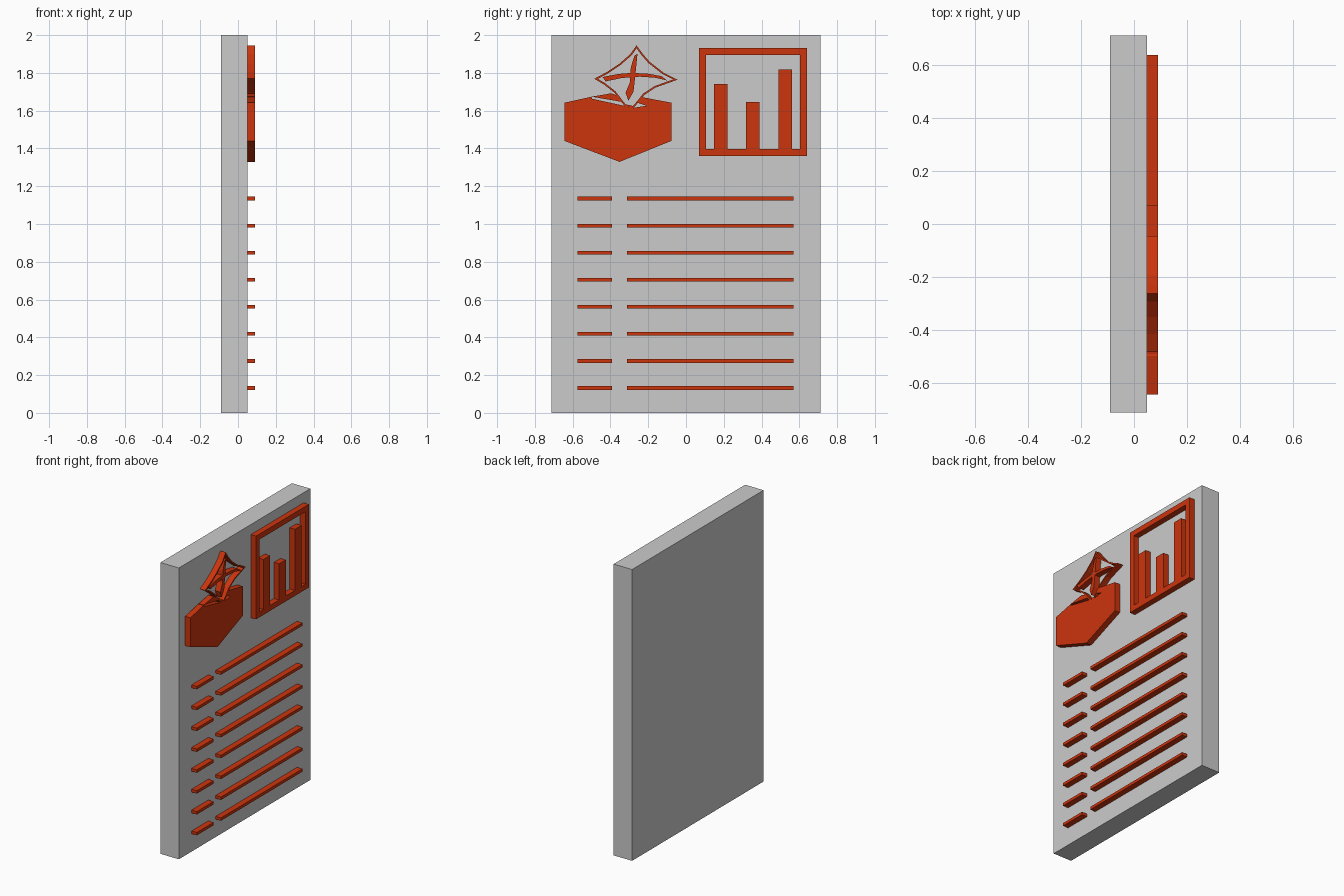
import bpy, bmesh
from mathutils import Vector

if "Cube" in bpy.data.objects:
    bpy.data.objects.remove(bpy.data.objects["Cube"])

X0, X1 = 0.05, 0.09   # depth range of the raised relief

red = bpy.data.materials.new("red_orange")
red.diffuse_color = (0.6, 0.035, 0.004, 1)
red.use_nodes = True
red.node_tree.nodes["Principled BSDF"].inputs["Base Color"].default_value = red.diffuse_color


def inset(pts, w):
    """Offset a closed outline inwards by w with mitred corners."""
    p = [Vector(q) for q in pts]
    n = len(p)
    area = sum(p[i - 1].x * p[i].y - p[i].x * p[i - 1].y for i in range(n))
    s = 1 if area > 0 else -1
    out = []
    for i in range(n):
        a = (p[i] - p[i - 1]).normalized()
        b = (p[(i + 1) % n] - p[i]).normalized()
        na, nb = Vector((-a.y, a.x)) * s, Vector((-b.y, b.x)) * s
        out.append(p[i] + (na + nb) * (w / (1 + na.dot(nb))))
    return out


def plate(name, outline, hole=None, x0=X0, x1=X1, mat=red):
    """Extrude a (y, z) outline along x, optionally as a ring around a hole."""
    bm = bmesh.new()
    if hole:
        o = [bm.verts.new((x0, q[0], q[1])) for q in outline]
        h = [bm.verts.new((x0, q[0], q[1])) for q in hole]
        faces = [bm.faces.new((o[i - 1], o[i], h[i], h[i - 1])) for i in range(len(o))]
    else:
        faces = [bm.faces.new([bm.verts.new((x0, q[0], q[1])) for q in outline])]
    ext = bmesh.ops.extrude_face_region(bm, geom=faces, use_keep_orig=True)
    top = [g for g in ext["geom"] if isinstance(g, bmesh.types.BMVert)]
    bmesh.ops.translate(bm, vec=(x1 - x0, 0, 0), verts=top)
    bmesh.ops.recalc_face_normals(bm, faces=bm.faces)
    me = bpy.data.meshes.new(name)
    bm.to_mesh(me)
    bm.free()
    if mat:
        me.materials.append(mat)
    ob = bpy.data.objects.new(name, me)
    bpy.context.collection.objects.link(ob)
    return ob


def rect(y0, y1, z0, z1):
    return [(y0, z0), (y1, z0), (y1, z1), (y0, z1)]


# Grey backing board
plate("board", rect(-0.713, 0.713, 0, 2), x0=-0.09, x1=X0, mat=None)

# Rows of list lines
for i in range(8):
    z = 0.132 + i * 0.1432
    plate(f"short_line_{i + 1}", rect(-0.575, -0.393, z - 0.01, z + 0.01))
    plate(f"long_line_{i + 1}", rect(-0.313, 0.57, z - 0.01, z + 0.01))

# Bar chart with frame
frame = rect(0.068, 0.64, 1.36, 1.931)
plate("chart_frame", frame, inset(frame, 0.037))
for i, (y, top) in enumerate([(0.148, 1.74), (0.318, 1.645), (0.49, 1.817)]):
    plate(f"chart_bar_{i + 1}", rect(y, y + 0.072, 1.39, top))

# Box with a slot cut into its top
plate("box", [(-0.644, 1.642), (-0.395, 1.692), (-0.363, 1.679), (-0.342, 1.647),
              (-0.50, 1.674), (-0.497, 1.663), (-0.278, 1.615), (-0.21, 1.626),
              (-0.257, 1.642), (-0.23, 1.671), (-0.077, 1.642), (-0.077, 1.44),
              (-0.352, 1.329), (-0.644, 1.44)])

# Curled paper outline dropping into the slot
paper = [(-0.262, 1.946), (-0.294, 1.90), (-0.352, 1.849), (-0.416, 1.806),
         (-0.485, 1.769), (-0.432, 1.737), (-0.379, 1.695), (-0.326, 1.626),
         (-0.278, 1.615), (-0.258, 1.637), (-0.22, 1.684), (-0.162, 1.722),
         (-0.045, 1.764), (-0.119, 1.801), (-0.193, 1.859), (-0.23, 1.902)]
plate("paper_outline", paper, inset(paper, 0.009))

# Cross mark on the paper
plate("mark_across", [(-0.442, 1.778), (-0.36, 1.794), (-0.29, 1.80), (-0.204, 1.796),
                      (-0.13, 1.783), (-0.1, 1.76), (-0.167, 1.775), (-0.246, 1.780),
                      (-0.34, 1.773), (-0.425, 1.755)])
plate("mark_down", [(-0.273, 1.891), (-0.257, 1.902), (-0.262, 1.85), (-0.268, 1.79),
                    (-0.278, 1.70), (-0.305, 1.653), (-0.32, 1.695), (-0.297, 1.75),
                    (-0.292, 1.83)])
